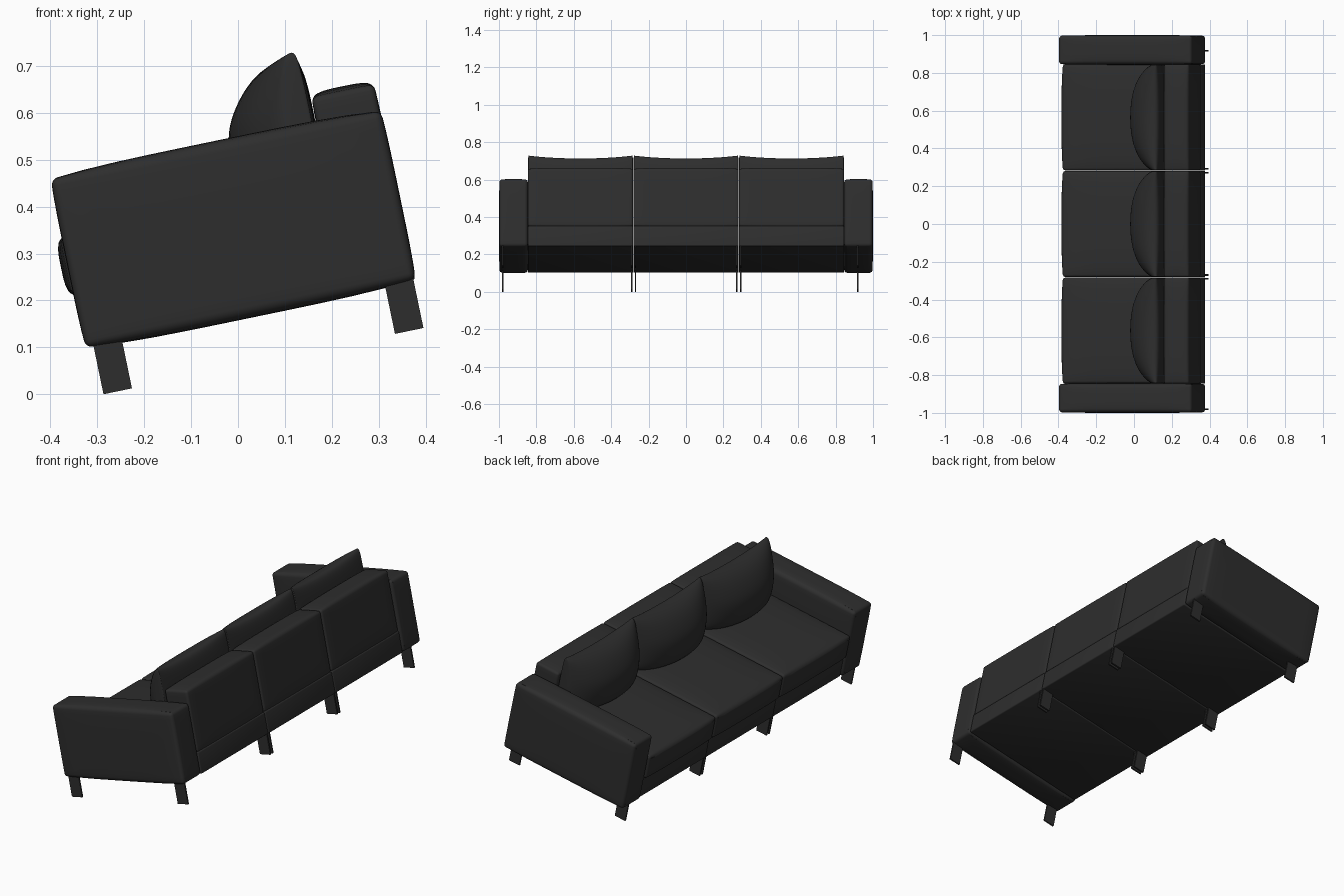
import bpy, bmesh, math

if "Cube" in bpy.data.objects:
    bpy.data.objects.remove(bpy.data.objects["Cube"])

TILT = math.radians(11.7)   # the whole sofa leans back about the y axis

black = bpy.data.materials.new("black leather")
black.diffuse_color = (0.027, 0.027, 0.027, 1)
black.use_nodes = True
black.node_tree.nodes["Principled BSDF"].inputs["Base Color"].default_value = black.diffuse_color


def finish(name, bm):
    """Turn a bmesh in sofa space into a tilted, coloured, smooth object."""
    bmesh.ops.recalc_face_normals(bm, faces=bm.faces)
    me = bpy.data.meshes.new(name)
    bm.to_mesh(me)
    bm.free()
    ob = bpy.data.objects.new(name, me)
    bpy.context.collection.objects.link(ob)
    me.materials.append(black)
    ob.rotation_euler = (0, -TILT, 0)
    bpy.context.view_layer.objects.active = ob
    bpy.ops.object.select_all(action='DESELECT')
    ob.select_set(True)
    return ob


def soft_box(name, lo, hi, radius=0.0, puff=(0, 0, 0)):
    """Box with rounded edges and faces that swell by puff along each axis."""
    bm = bmesh.new()
    bmesh.ops.create_cube(bm, size=2)
    if any(puff):
        bmesh.ops.subdivide_edges(bm, edges=bm.edges[:], cuts=9, use_grid_fill=True)
    for v in bm.verts:
        n = v.co.copy()
        for a in range(3):
            s, t = n[(a + 1) % 3], n[(a + 2) % 3]
            swell = n[a] * puff[a] * (1 - s ** 4) * (1 - t ** 4) if abs(n[a]) > 0.99 else 0
            v.co[a] = (lo[a] + hi[a]) / 2 + n[a] * (hi[a] - lo[a]) / 2 + swell
    ob = finish(name, bm)
    if radius:
        bev = ob.modifiers.new("round", 'BEVEL')
        bev.width = radius
        bev.segments = 4
        bev.limit_method = 'ANGLE'
        bev.angle_limit = math.radians(50)
        bpy.ops.object.modifier_apply(modifier=bev.name)
        bpy.ops.object.shade_smooth_by_angle(angle=math.radians(40))
    return ob


def back_pillow(name, y0, y1):
    """Loft of a bulging side profile that thins towards both ends."""
    profile = [(0.12, 0.405), (0.09, 0.43), (0.083, 0.48), (0.087, 0.54), (0.105, 0.59),
               (0.150, 0.652), (0.198, 0.685), (0.245, 0.694), (0.272, 0.684),
               (0.280, 0.63), (0.280, 0.54), (0.278, 0.45), (0.262, 0.405)]
    stops = [-1, -0.985, -0.94, -0.85, -0.7, -0.45, -0.15, 0.15, 0.45, 0.7, 0.85, 0.94, 0.985, 1]
    bm = bmesh.new()
    rings = []
    for a in stops:
        k = 0.28 + 0.72 * (1 - abs(a) ** 2.6) ** 0.7
        ring = []
        for u, w in profile:
            top = max(0, (w - 0.5) / 0.19)
            ring.append(bm.verts.new((0.268 + (u - 0.268) * k,
                                      (y0 + y1) / 2 + a * (y1 - y0) / 2,
                                      w - 0.014 * (1 - a * a) * top)))
        rings.append(ring)
    n = len(profile)
    for r, q in zip(rings, rings[1:]):
        for i in range(n):
            bm.faces.new((r[i], r[(i + 1) % n], q[(i + 1) % n], q[i]))
    bm.faces.new(rings[0])
    bm.faces.new(rings[-1])
    ob = finish(name, bm)
    sub = ob.modifiers.new("soft", 'SUBSURF')
    sub.levels = sub.render_levels = 2
    bpy.ops.object.modifier_apply(modifier=sub.name)
    bpy.ops.object.shade_smooth_by_angle(angle=math.radians(60))


# arms
for label, y0, y1 in (("left", -0.997, -0.846), ("right", 0.846, 0.997)):
    soft_box(label + "_arm", (-0.298, y0, 0.163), (0.421, y1, 0.530), 0.028, (0.003, 0.003, 0.009))

# three modules, each with base, back frame, seat cushion and back pillow
edges = (-0.846, -0.282, 0.282, 0.846)
for i, (y0, y1) in enumerate(zip(edges, edges[1:]), 1):
    soft_box(f"base_{i}", (-0.288, y0 + 0.001, 0.163), (0.420, y1 - 0.001, 0.274), 0.006)
    soft_box(f"back_frame_{i}", (0.282, y0 + 0.001, 0.272), (0.418, y1 - 0.001, 0.588),
             0.012, (0.002, 0, 0.010))
    soft_box(f"seat_cushion_{i}", (-0.303, y0 + 0.002, 0.276), (0.285, y1 - 0.002, 0.405),
             0.025, (0.012, 0, 0.012))
    back_pillow(f"back_pillow_{i}", y0 + 0.001, y1 - 0.001)

# flat plate legs, front and back
for y in (-0.98, -0.29, -0.27, 0.272, 0.292, 0.917):
    for label, u in (("front", -0.281), ("back", 0.354)):
        soft_box(label + "_leg", (u, y - 0.004, 0.058), (u + 0.062, y + 0.004, 0.170))
